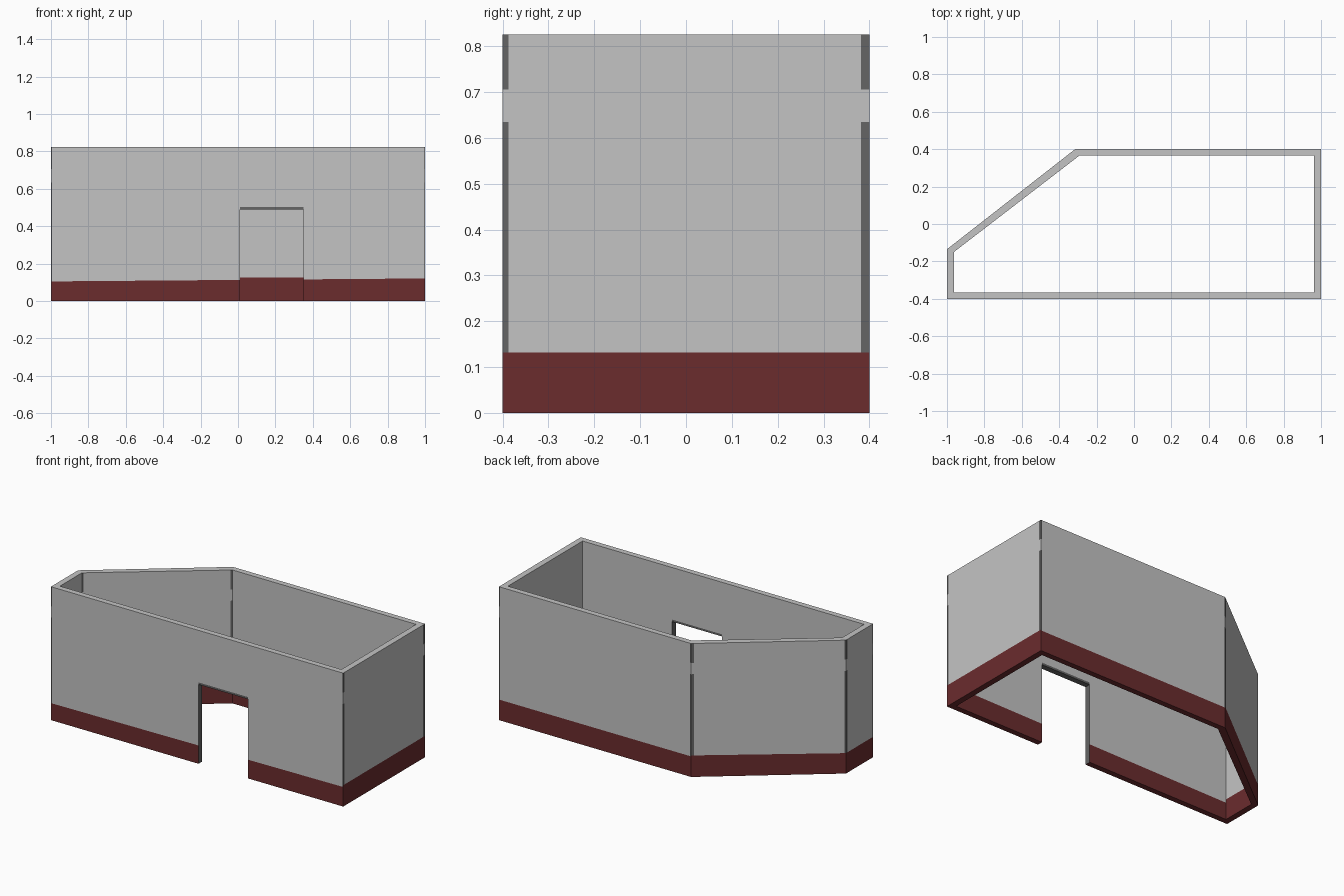
import bpy
from mathutils import Vector

if "Cube" in bpy.data.objects:
    bpy.data.objects.remove(bpy.data.objects["Cube"])

H = 0.825
DOOR_L, DOOR_R, DOOR_TOP = 0.01, 0.35, 0.49
OUTER = [(-1, -0.4), (1, -0.4), (1, 0.4), (-0.315, 0.4), (-1, -0.135)]
INNER = [(-0.963, -0.365), (0.963, -0.365), (0.963, 0.365), (-0.293, 0.365), (-0.963, -0.15)]
GREY, RED, DARK = 0, 1, 2


def material(name, rgb):
    m = bpy.data.materials.new(name)
    m.diffuse_color = (*rgb, 1)
    m.use_nodes = True
    m.node_tree.nodes["Principled BSDF"].inputs["Base Color"].default_value = m.diffuse_color
    return m


MATS = [material("plaster_grey", (0.55, 0.55, 0.55)),
        material("base_red", (0.145, 0.025, 0.027)),
        material("edge_dark_grey", (0.13, 0.13, 0.13))]


def make_object(name, quads):
    """Build one object from (four corners, material index) entries."""
    verts, faces = [], []
    for corners, _ in quads:
        faces.append(range(len(verts), len(verts) + 4))
        verts += corners
    me = bpy.data.meshes.new(name)
    me.from_pydata(verts, [], [tuple(f) for f in faces])
    for m in MATS:
        me.materials.append(m)
    for p, (_, mat) in zip(me.polygons, quads):
        p.material_index = mat
    ob = bpy.data.objects.new(name, me)
    bpy.context.collection.objects.link(ob)
    return ob


def panel(a, b, band, strips=(0, 0), door=False):
    """Wall face from a to b: red base, grey wall, dark strips at the ends."""
    a, b = Vector((*a, 0)), Vector((*b, 0))
    length = (b - a).length
    us = [0, strips[0] / length, 1 - strips[1] / length, 1]
    if door:
        cuts = [(x - a.x) / (b.x - a.x) for x in (DOOR_L, DOOR_R)]
        us = sorted(us + cuts)
    quads = []
    for i, (u, v) in enumerate(zip(us, us[1:])):
        if v - u < 1e-5:
            continue
        edge = i == 0 or i == len(us) - 2
        z0 = band[0] + (band[1] - band[0]) * u
        z1 = band[0] + (band[1] - band[0]) * v
        if door and i == 2:
            rows = [(DOOR_TOP,) * 2, (0.503,) * 2, (H, H)]
            mats = [DARK, GREY]
        elif edge:
            rows = [(0, 0), (z0, z1), (0.635,) * 2, (0.705,) * 2, (H, H)]
            mats = [RED, DARK, GREY, DARK]
        else:
            rows = [(0, 0), (z0, z1), (H, H)]
            mats = [RED, GREY]
        p, q = a.lerp(b, u), a.lerp(b, v)
        for lo, hi, mat in zip(rows, rows[1:], mats):
            quads.append(([(p.x, p.y, lo[0]), (q.x, q.y, lo[1]),
                           (q.x, q.y, hi[1]), (p.x, p.y, hi[0])], mat))
    return quads


# Outer and inner wall faces, in order front, right, back, diagonal, left
bands = [(0.105, 0.121), (0.132, 0.132), (0.127, 0.127), (0.133, 0.126), (0.126, 0.126)]
out_strips = [(0.006, 0.004), (0.013, 0.018), (0.006, 0.006), (0.016, 0.008), (0.014, 0.008)]
in_strips = [(0, 0), (0, 0), (0, 0), (0.01, 0.01), (0, 0)]
outer, inner = [], []
for i in range(5):
    j = (i + 1) % 5
    outer += panel(OUTER[i], OUTER[j], bands[i], out_strips[i], i == 0)
    inner += panel(INNER[j], INNER[i], bands[i][::-1], in_strips[i], i == 0)
make_object("outer_walls", outer)
make_object("inner_walls", inner)

# Top rim, and bottom rim interrupted by the doorway
top, bottom = [], []
for i in range(5):
    j = (i + 1) % 5
    o0, o1, n1, n0 = OUTER[i], OUTER[j], INNER[j], INNER[i]
    top.append(([(*p, H) for p in (o0, o1, n1, n0)], GREY))
    pieces = [(o0, o1, n1, n0)]
    if i == 0:
        pieces = [(o0, (DOOR_L, -0.4), (DOOR_L, -0.365), n0),
                  ((DOOR_R, -0.4), o1, n1, (DOOR_R, -0.365))]
    for ring in pieces:
        bottom.append(([(*p, 0) for p in reversed(ring)], RED))
make_object("top_rim", top)
make_object("bottom_rim", bottom)

# Door reveal: two jambs and the underside of the lintel
F, B, T = -0.4, -0.365, DOOR_TOP
make_object("door_reveal", [
    ([(DOOR_L, F, 0), (DOOR_L, B, 0), (DOOR_L, B, T), (DOOR_L, F, T)], DARK),
    ([(DOOR_R, B, 0), (DOOR_R, F, 0), (DOOR_R, F, T), (DOOR_R, B, T)], DARK),
    ([(DOOR_L, F, T), (DOOR_L, B, T), (DOOR_R, B, T), (DOOR_R, F, T)], DARK)])
